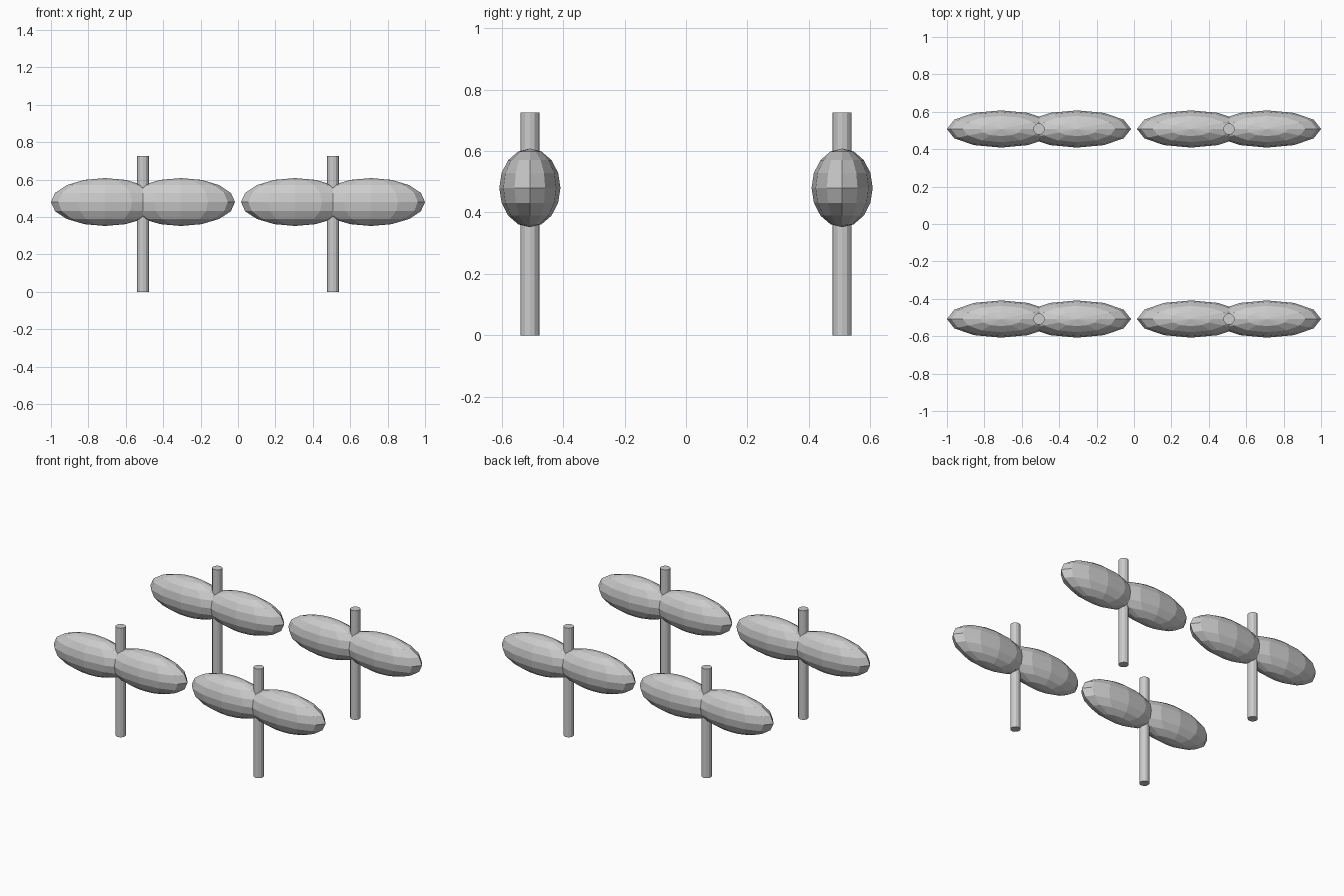
import bpy

if "Cube" in bpy.data.objects:
    bpy.data.objects.remove(bpy.data.objects["Cube"])

SPACING = 0.508      # post distance from the centre lines
POST_R, POST_H = 0.031, 0.726
LOBE_OFFSET, LOBE_Z = 0.203, 0.48
LOBE_SIZE = (0.289, 0.0995, 0.128)


def add_post(x, y):
    # slim upright post
    bpy.ops.mesh.primitive_cylinder_add(vertices=12, radius=POST_R, depth=POST_H,
                                        location=(x, y, POST_H / 2))
    bpy.context.object.name = "post"


def add_lobe(x, y):
    # low-poly stretched ball
    bpy.ops.mesh.primitive_uv_sphere_add(segments=12, ring_count=8, radius=1,
                                         location=(x, y, LOBE_Z))
    lobe = bpy.context.object
    lobe.name = "lobe"
    lobe.scale = LOBE_SIZE
    bpy.ops.object.transform_apply(location=False, rotation=False, scale=True)


# four posts, each with a pair of lobes
for x in (-SPACING, SPACING):
    for y in (-SPACING, SPACING):
        add_post(x, y)
        for side in (-1, 1):
            add_lobe(x + side * LOBE_OFFSET, y)
